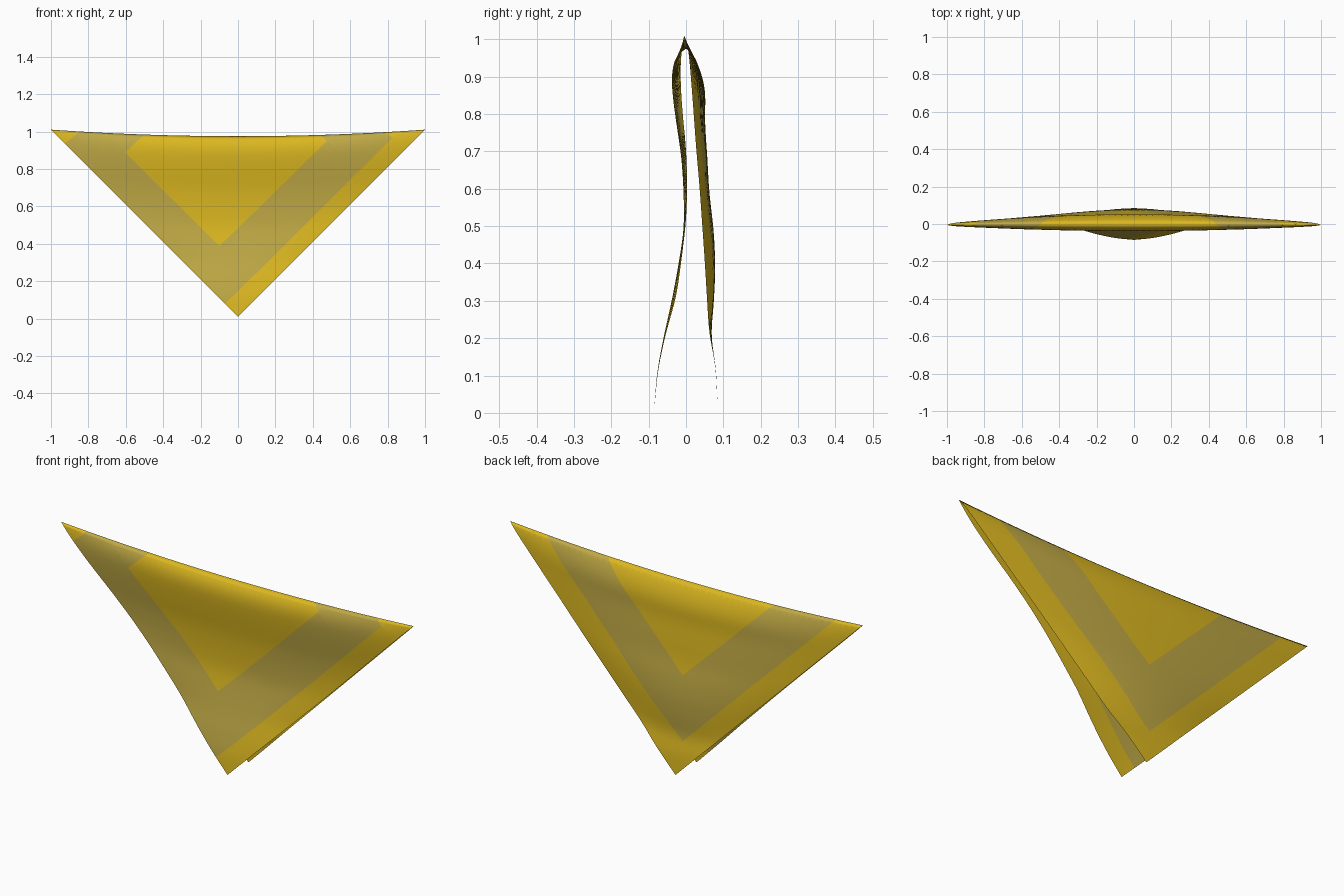
import bpy, bmesh
from mathutils import Vector

cube = bpy.data.objects.get("Cube")
if cube:
    bpy.data.objects.remove(cube)


def material(name, color):
    mat = bpy.data.materials.new(name)
    mat.use_nodes = True
    mat.diffuse_color = color
    bsdf = mat.node_tree.nodes["Principled BSDF"]
    bsdf.inputs["Base Color"].default_value = color
    bsdf.inputs["Roughness"].default_value = 0.8
    return mat


yellow = material("golden yellow", (0.72, 0.48, 0.015, 1))
tan = material("dull tan yellow", (0.53, 0.40, 0.06, 1))

# Hanging profiles: depth below the fold, y at the middle, y at the side edges
FRONT = [(0, 0, -.005), (.015, -.022, -.008), (.055, -.04, -.014), (.12, -.037, -.015),
         (.2, -.027, -.01), (.3, -.012, 0), (.4, -.006, .004), (.5, -.005, 0),
         (.6, -.02, -.012), (.7, -.038, -.026), (.8, -.06, -.055), (.9, -.078, -.076),
         (1, -.085, -.085)]
BACK = [(0, 0, -.005), (.015, .02, .002), (.05, .035, .008), (.11, .053, .013),
        (.2, .05, .02), (.3, .057, .027), (.4, .062, .036), (.5, .074, .043),
        (.6, .079, .05), (.7, .075, .056), (.8, .066, .062), (.88, .08, .079),
        (1, .085, .085)]


def sample(profile, d):
    for (d0, m0, e0), (d1, m1, e1) in zip(profile, profile[1:]):
        if d <= d1:
            t = max(0, (d - d0) / (d1 - d0))
            return m0 + (m1 - m0) * t, e0 + (e1 - e0) * t
    return profile[-1][1:]


def smooth_sample(profile, d):
    # average over a small window, narrowing towards the fold and the tip
    r = min(0.035, d * 0.6, max(0, 1 - d))
    picks = [sample(profile, d + r * k / 2) for k in range(-2, 3)]
    return [sum(p[i] for p in picks) / len(picks) for i in (0, 1)]


def drape(p, q):
    """Place a point of the flat square cloth on the folded cloth."""
    x = (q - p) / 2
    d = abs(2 - p - q) / 2
    middle, edge = smooth_sample(FRONT if p + q < 2 else BACK, d)
    half = max(1 - d, 1e-4)
    f = max(0, 1 - (x / half) ** 2)
    y = edge + (middle - edge) * f
    down = d / max(1 - abs(x), 1e-4)
    sag = 0.035 * (1 - x * x) * max(0, 1 - down)
    return Vector((x, y, 1.01 - d - sag))


# Square pattern: low and high limits of band and centre along both cloth edges
BAND = ((.14, 1.85), (-.06, 1.79))
CENTRE = ((.49, 1.50), (.29, 1.44))


def inside(c, box):
    return all(lo < c[i] < hi for i, (lo, hi) in enumerate(box))


# Flat cloth, cut along the pattern lines and the diagonal fold
bm = bmesh.new()
bmesh.ops.create_grid(bm, x_segments=60, y_segments=60, size=1)
bmesh.ops.translate(bm, verts=bm.verts, vec=(1, 1, 0))


def cut(point, normal):
    bmesh.ops.bisect_plane(bm, geom=bm.verts[:] + bm.edges[:] + bm.faces[:],
                           dist=1e-5, plane_co=point, plane_no=normal)


for box in (BAND, CENTRE):
    for axis, limits in enumerate(box):
        normal = Vector((axis == 0, axis == 1, 0))
        for limit in limits:
            cut(normal * limit, normal)
for offset in (-.015, 0, .015):
    cut((1 + offset, 1 + offset, 0), (1, 1, 0))

# Colour by pattern, then fold
for face in bm.faces:
    c = face.calc_center_median()
    face.material_index = int(inside(c, BAND) and not inside(c, CENTRE))
    face.smooth = True
for v in bm.verts:
    v.co = drape(v.co.x, v.co.y)
bmesh.ops.reverse_faces(bm, faces=bm.faces)

mesh = bpy.data.meshes.new("folded_cloth")
bm.to_mesh(mesh)
bm.free()
mesh.materials.append(yellow)
mesh.materials.append(tan)
cloth = bpy.data.objects.new("folded_cloth", mesh)
bpy.context.collection.objects.link(cloth)
